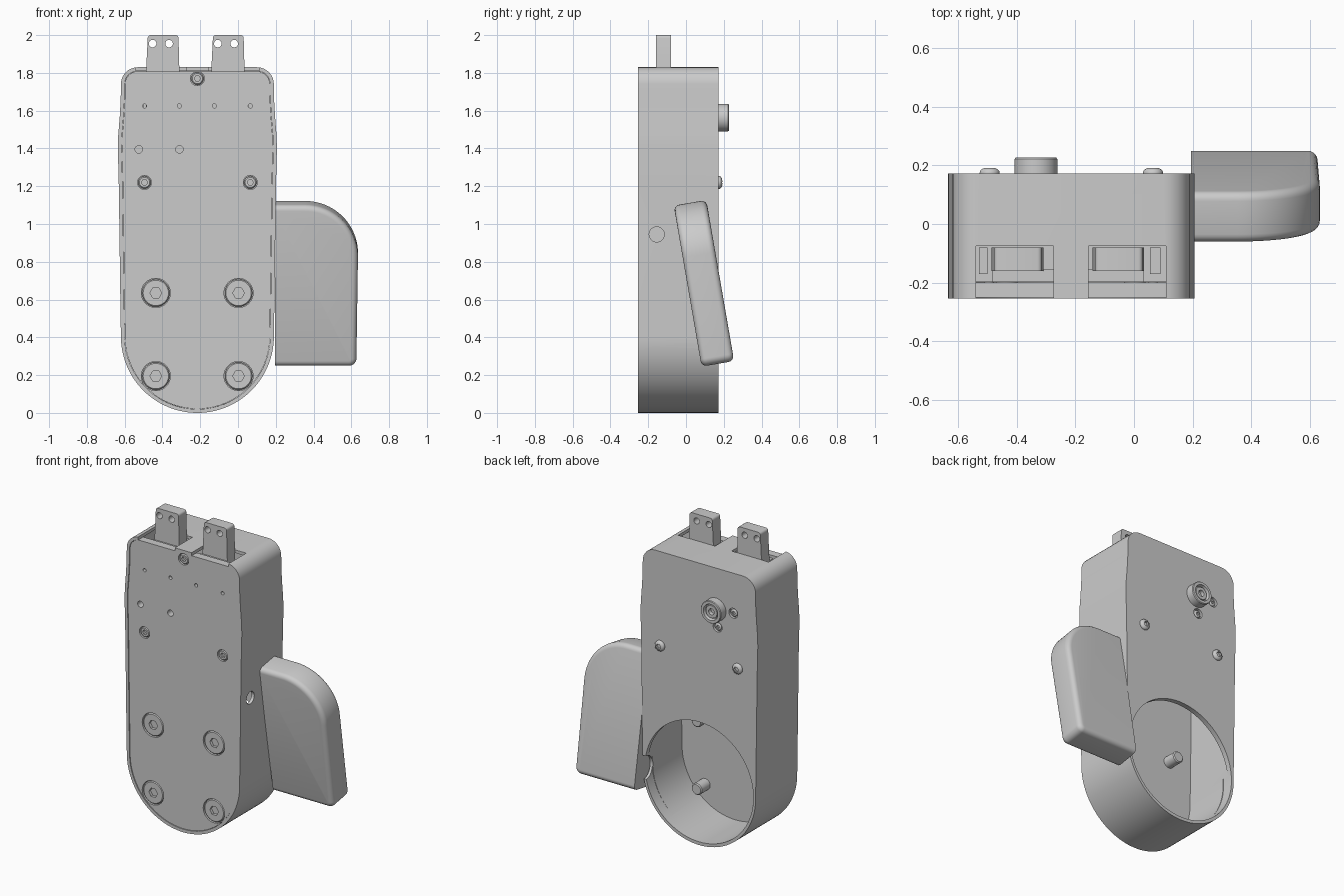
import bpy, bmesh
from math import sin, cos, pi, radians
from mathutils import Matrix

if "Cube" in bpy.data.objects:
    bpy.data.objects.remove(bpy.data.objects["Cube"])

CX, FRONT, BACK = -0.215, -0.255, 0.172


def finish(name, bm, smooth=True):
    bmesh.ops.remove_doubles(bm, verts=bm.verts, dist=1e-5)
    bmesh.ops.recalc_face_normals(bm, faces=bm.faces)
    me = bpy.data.meshes.new(name)
    bm.to_mesh(me)
    bm.free()
    ob = bpy.data.objects.new(name, me)
    bpy.context.collection.objects.link(ob)
    if smooth:
        shade(ob)
    return ob


def shade(ob):
    bpy.ops.object.select_all(action='DESELECT')
    ob.select_set(True)
    bpy.context.view_layer.objects.active = ob
    bpy.ops.object.shade_smooth_by_angle(angle=radians(30))


def prism_bm(pts, y0, y1):
    """Extrude an x-z outline along y."""
    bm = bmesh.new()
    face = bm.faces.new([bm.verts.new((x, y0, z)) for x, z in pts])
    ext = bmesh.ops.extrude_face_region(bm, geom=[face])['geom']
    bmesh.ops.translate(bm, vec=(0, y1 - y0, 0),
                        verts=[v for v in ext if isinstance(v, bmesh.types.BMVert)])
    bmesh.ops.recalc_face_normals(bm, faces=bm.faces)
    return bm


def prism(name, pts, y0, y1):
    return finish(name, prism_bm(pts, y0, y1))


def arc(cx, cz, r, a0, a1, n):
    return [(cx + r * cos(radians(a0 + (a1 - a0) * i / n)),
             cz + r * sin(radians(a0 + (a1 - a0) * i / n))) for i in range(n + 1)]


def disc(name, x, z, r, y0, y1, n=32):
    return prism(name, arc(x, z, r, 0, 360 - 360 / n, n - 1), y0, y1)


def rect(x0, x1, z0, z1):
    return [(x0, z0), (x1, z0), (x1, z1), (x0, z1)]


def lathe(name, profile, x, z, n=32):
    """Revolve (radius, y) points about a y axis through x, z."""
    bm = bmesh.new()
    vs = [bm.verts.new((r, y, 0)) for r, y in profile]
    es = [bm.edges.new(p) for p in zip(vs, vs[1:])]
    bmesh.ops.spin(bm, geom=vs + es, axis=(0, 1, 0), cent=(0, 0, 0),
                   angle=2 * pi, steps=n, use_merge=True)
    bm.transform(Matrix.Translation((x, 0, z)))
    return finish(name, bm)


def cut(ob, *cutters):
    for c in cutters:
        m = ob.modifiers.new('cut', 'BOOLEAN')
        m.operation, m.solver, m.object = 'DIFFERENCE', 'EXACT', c
        bpy.context.view_layer.objects.active = ob
        bpy.ops.object.modifier_apply(modifier=m.name)
        bpy.data.objects.remove(c)
    shade(ob)


def side_disc(y, z, r, x0, x1):
    """Cylinder cutter running along x."""
    c = disc('cutter', 0, 0, r, x0, x1)
    c.data.transform(Matrix.Translation((0, y, z)) @ Matrix.Rotation(-pi / 2, 4, 'Z'))
    return c


def body_outline(d):
    half = arc(0, 0.405, 0.405 - d, -90, 0, 28)
    half += [(w - d, z) for w, z in ((0.408, 0.6), (0.416, 1.2), (0.421, 1.4),
                                     (0.419, 1.47), (0.411, 1.57), (0.406, 1.66))]
    half += arc(0.315, 1.74, 0.09 - d, 0, 90, 8)
    pts = half + [(-x, z) for x, z in reversed(half[1:])]
    return [(x + CX, z) for x, z in pts]


# Hollow shell with round opening in the back
shell = prism('shell', body_outline(0), FRONT, BACK)
cut(shell,
    prism('cutter', body_outline(0.02), -0.4, 0.14),
    disc('cutter', CX, 0.41, 0.389, 0.1, 0.3, 96),
    side_disc(0.172, 0.40, 0.075, 0.1, 0.3),
    side_disc(-0.155, 0.945, 0.04, 0.1, 0.3))
# Slots in the top for the tabs
for x0, x1 in ((-0.54, -0.275), (-0.155, 0.11)):
    cut(shell, prism('cutter', rect(x0, x1, 1.7, 1.95), -0.3, -0.075))
# Recesses for the two small back screws
SMALL_BACK = ((-0.347, 1.45), (-0.46, 1.57))
for x, z in SMALL_BACK:
    cut(shell, disc('cutter', x, z, 0.032, 0.155, 0.3))

# Front plate with small through holes
PLATE = FRONT + 0.004
BIG = [(x, z) for x in (-0.435, 0.003) for z in (0.195, 0.635)]
SMALL = [(CX, 1.77), (-0.495, 1.22), (0.065, 1.22)]
plate = prism('front_plate', body_outline(0.0215), PLATE, -0.2)
for x, z, r in [(x, 1.625, 0.011) for x in (-0.495, -0.31, -0.125, 0.065)] + \
               [(-0.525, 1.395, 0.02), (-0.31, 1.395, 0.02)]:
    cut(plate, disc('cutter', x, z, r, -0.4, 0, 20))


# Front screws with hex sockets, sunk flush in the plate
def front_screw(name, x, z, r, hex_r, pin_r, pin_end):
    cut(plate, disc('cutter', x, z, r, -0.4, PLATE + 0.025, 48))
    s = lathe(name, [(0, PLATE + 0.002), (r - 0.01, PLATE + 0.002), (r - 0.004, PLATE + 0.008),
                     (r - 0.004, PLATE + 0.03), (pin_r, PLATE + 0.03),
                     (pin_r, pin_end - 0.006), (pin_r - 0.006, pin_end), (0, pin_end)], x, z, 48)
    cut(s, disc('cutter', x, z, hex_r, -0.4, PLATE + 0.02, 6))


for i, (x, z) in enumerate(BIG):
    front_screw(f'large_screw_{i}', x, z, 0.077, 0.031, 0.037, -0.11)
for i, (x, z) in enumerate(SMALL):
    front_screw(f'small_screw_{i}', x, z, 0.037, 0.016, 0.016, -0.17)

# Domed screws on the back
for i, x in enumerate((-0.493, 0.065)):
    dome = [(0.034 * cos(a * pi / 16), BACK + 0.004 + 0.018 * sin(a * pi / 16)) for a in range(8)]
    s = lathe(f'back_screw_{i}', [(0, 0.15), (0.034, 0.15)] + dome + [(0, BACK + 0.022)], x, 1.22)
    cut(s, disc('cutter', x, 1.22, 0.017, BACK + 0.006, 0.3, 6))
for i, (x, z) in enumerate(SMALL_BACK):
    s = lathe(f'recessed_screw_{i}', [(0, 0.15), (0.024, 0.15), (0.024, 0.164),
                                      (0.017, 0.169), (0, 0.17)], x, z, 24)
    cut(s, disc('cutter', x, z, 0.01, 0.16, 0.3, 6))

# Lock cylinder on the back
lathe('back_knob', [(0, 0.15), (0.073, 0.15), (0.073, 0.222), (0.069, 0.227), (0.052, 0.227),
                    (0.048, 0.205), (0.042, 0.205), (0.04, 0.218), (0.02, 0.218),
                    (0.018, 0.195), (0, 0.195)], -0.335, 1.563, 48)

# Tabs on top, each with two holes, plus their guides
for i, dx in enumerate((0, 0.345)):
    pts = [(-0.487, 1.8), (-0.487, 1.58), (-0.31, 1.58), (-0.31, 1.8)]
    pts += arc(-0.33, 1.985, 0.015, 0, 90, 4) + arc(-0.463, 1.985, 0.015, 90, 180, 4)
    tab = prism(f'tab_{i}', [(x + dx, z) for x, z in pts], -0.16, -0.08)
    for hx in (-0.452, -0.365):
        cut(tab, disc('cutter', hx + dx, 1.955, 0.02, -0.3, 0))
for i, (x0, x1) in enumerate(((-0.485, -0.275), (-0.155, 0.035))):
    prism(f'tab_base_{i}', rect(x0, x1, 1.58, 1.79), -0.199, -0.155)
for i, (x0, x1) in enumerate(((-0.53, -0.5), (0.055, 0.09))):
    prism(f'tab_guide_{i}', rect(x0, x1, 1.58, 1.76), -0.17, -0.08)
prism('tab_housing', rect(-0.56, 0.13, 1.45, 1.6), -0.198, -0.06)

# Tilted side lever with rounded outer edges
H, T = 0.4325, 0.0875
lever_pts = [(0.195, -H)] + arc(0.587, -H + 0.04, 0.04, -90, 0, 8) + \
    arc(0.355, H - 0.28, 0.28, 0, 90, 20) + [(0.195, H)]
bm = prism_bm(lever_pts, -T, T)
rim = [e for e in bm.edges
       if abs(e.verts[0].co.y - e.verts[1].co.y) < 1e-6
       and max(v.co.x for v in e.verts) > 0.2]
bmesh.ops.bevel(bm, geom=rim, offset=0.03, offset_type='OFFSET', segments=5,
                profile=0.5, affect='EDGES')
bm.transform(Matrix.Translation((0, 0.095, 0.686)) @ Matrix.Rotation(radians(9.8), 4, 'X'))
finish('side_lever', bm)
